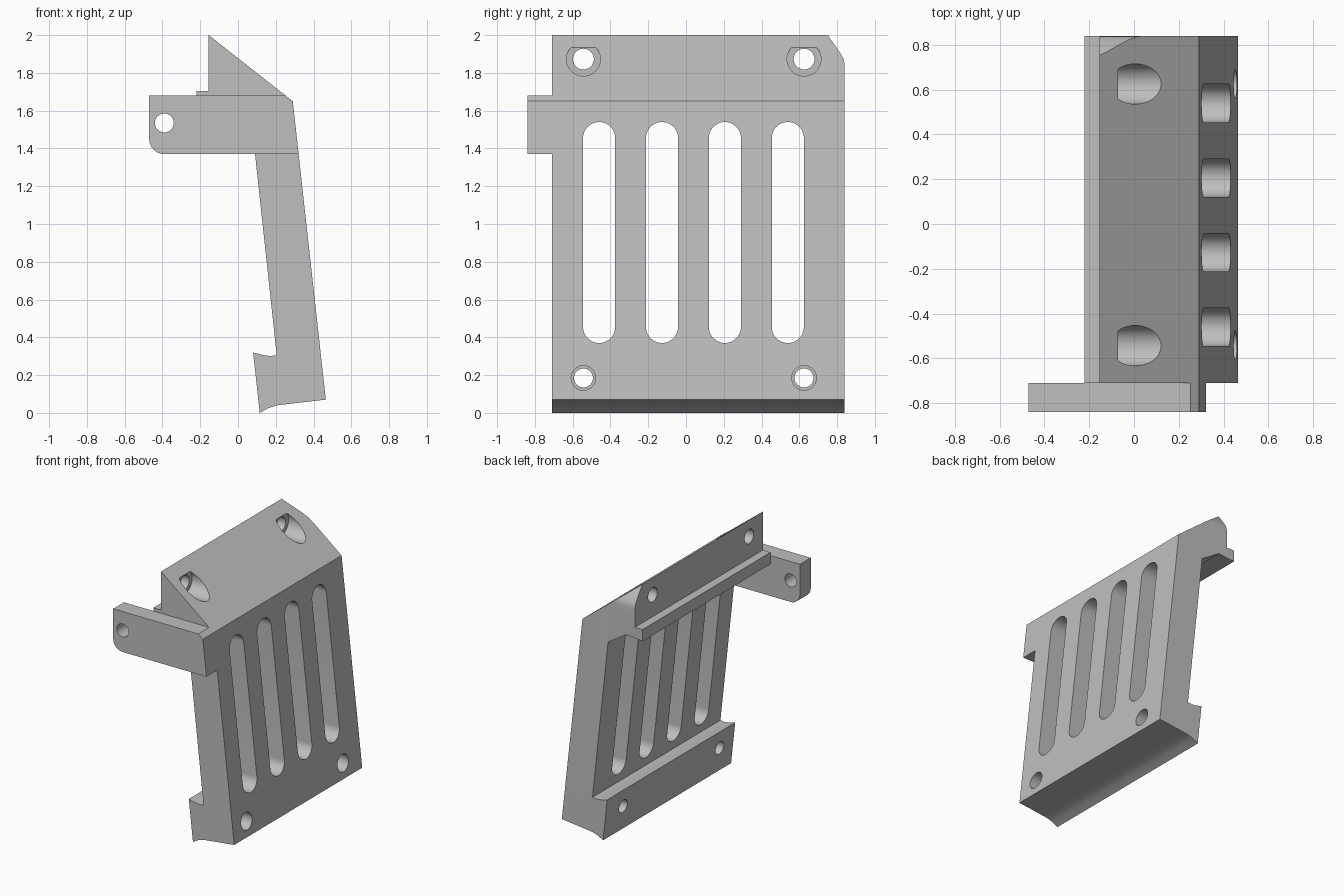
import bpy, bmesh, math
from mathutils import Vector

cube = bpy.data.objects.get("Cube")
if cube:
    bpy.data.objects.remove(cube, do_unlink=True)

grey = bpy.data.materials.new("plain_grey")
grey.use_nodes = True
COLOUR = (0.52, 0.52, 0.52, 1)
grey.diffuse_color = COLOUR
grey.node_tree.nodes["Principled BSDF"].inputs["Base Color"].default_value = COLOUR


def prism(name, outline, axis, start, end):
    """Extrude a 2D outline along x (outline is y, z) or y (outline is x, z)."""
    bm = bmesh.new()
    if axis == "x":
        verts = [bm.verts.new((start, a, z)) for a, z in outline]
        step = Vector((end - start, 0, 0))
    else:
        verts = [bm.verts.new((a, start, z)) for a, z in outline]
        step = Vector((0, end - start, 0))
    face = bm.faces.new(verts)
    new = bmesh.ops.extrude_face_region(bm, geom=[face])["geom"]
    bmesh.ops.translate(bm, vec=step, verts=[v for v in new if isinstance(v, bmesh.types.BMVert)])
    bmesh.ops.recalc_face_normals(bm, faces=bm.faces)
    mesh = bpy.data.meshes.new(name)
    bm.to_mesh(mesh)
    bm.free()
    mesh.materials.append(grey)
    obj = bpy.data.objects.new(name, mesh)
    bpy.context.collection.objects.link(obj)
    return obj


def arc(cx, cz, r, a0, a1, n):
    return [(cx + r * math.cos(math.radians(a0 + (a1 - a0) * i / n)),
             cz + r * math.sin(math.radians(a0 + (a1 - a0) * i / n))) for i in range(n + 1)]


def circle(cx, cz, r):
    return arc(cx, cz, r, 0, 360, 40)[:-1]


def slot(cy, low, high, r):
    return arc(cy, high - r, r, 0, 180, 20) + arc(cy, low + r, r, 180, 360, 20)


def cut(target, outline, axis, start, end):
    """Subtract a prism from the target and discard the cutter."""
    cutter = prism("cutter", outline, axis, start, end)
    cutter.hide_render = True
    mod = target.modifiers.new("cut", "BOOLEAN")
    mod.operation, mod.solver, mod.object = "DIFFERENCE", "EXACT", cutter
    bpy.context.view_layer.objects.active = target
    bpy.ops.object.modifier_apply(modifier=mod.name)
    bpy.data.objects.remove(cutter, do_unlink=True)


FRONT, INNER, BACK = -0.84, -0.71, 0.84

# Leaning panel with sloped head, rear ledge and foot pad
panel = prism("panel", [
    (-0.155, 2.0), (0.29, 1.65), (0.465, 0.07),
    (0.29, 0.05), (0.205, 0.04), (0.16, 0.025), (0.115, 0.0),
    (0.08, 0.32), (0.13, 0.306), (0.17, 0.301), (0.205, 0.305),
    (0.073, 1.53), (-0.08, 1.628), (-0.22, 1.615), (-0.22, 1.705), (-0.155, 1.705),
], "y", INNER, BACK)

# Ventilation slots
for i in range(4):
    cut(panel, slot(-0.46 + i * 0.333, 0.37, 1.54, 0.085), "x", -0.05, 0.8)

# Counterbored screw holes, in the head and in the foot
for y in (-0.543, 0.625):
    cut(panel, circle(y, 1.873, 0.055), "x", -0.5, 0.5)
    cut(panel, circle(y, 1.873, 0.09), "x", -0.072, 0.5)
    cut(panel, circle(y, 0.185, 0.05), "x", -0.2, 0.7)
    cut(panel, circle(y, 0.185, 0.065), "x", 0.18, 0.7)

# Eased upper corner
cut(panel, [(0.75, 2.01), (0.757, 1.99), (0.80, 1.93), (0.824, 1.894),
            (0.836, 1.868), (BACK + 0.001, 1.835), (0.95, 1.835), (0.95, 2.1), (0.75, 2.1)],
    "x", -0.5, 0.6)

# Side mounting arm with one rounded corner and a pivot hole
arm = prism("mounting_arm",
            [(0.321, 1.37), (0.29, 1.65), (0.252, 1.68), (-0.47, 1.68)]
            + arc(-0.39, 1.45, 0.08, 180, 270, 10), "y", FRONT, INNER)
cut(arm, circle(-0.39, 1.535, 0.05), "y", -1, -0.5)

# Smooth the round walls, keep the edges crisp
bpy.ops.object.select_all(action="DESELECT")
for obj in (panel, arm):
    obj.select_set(True)
bpy.context.view_layer.objects.active = panel
bpy.ops.object.shade_smooth_by_angle(angle=math.radians(25))
